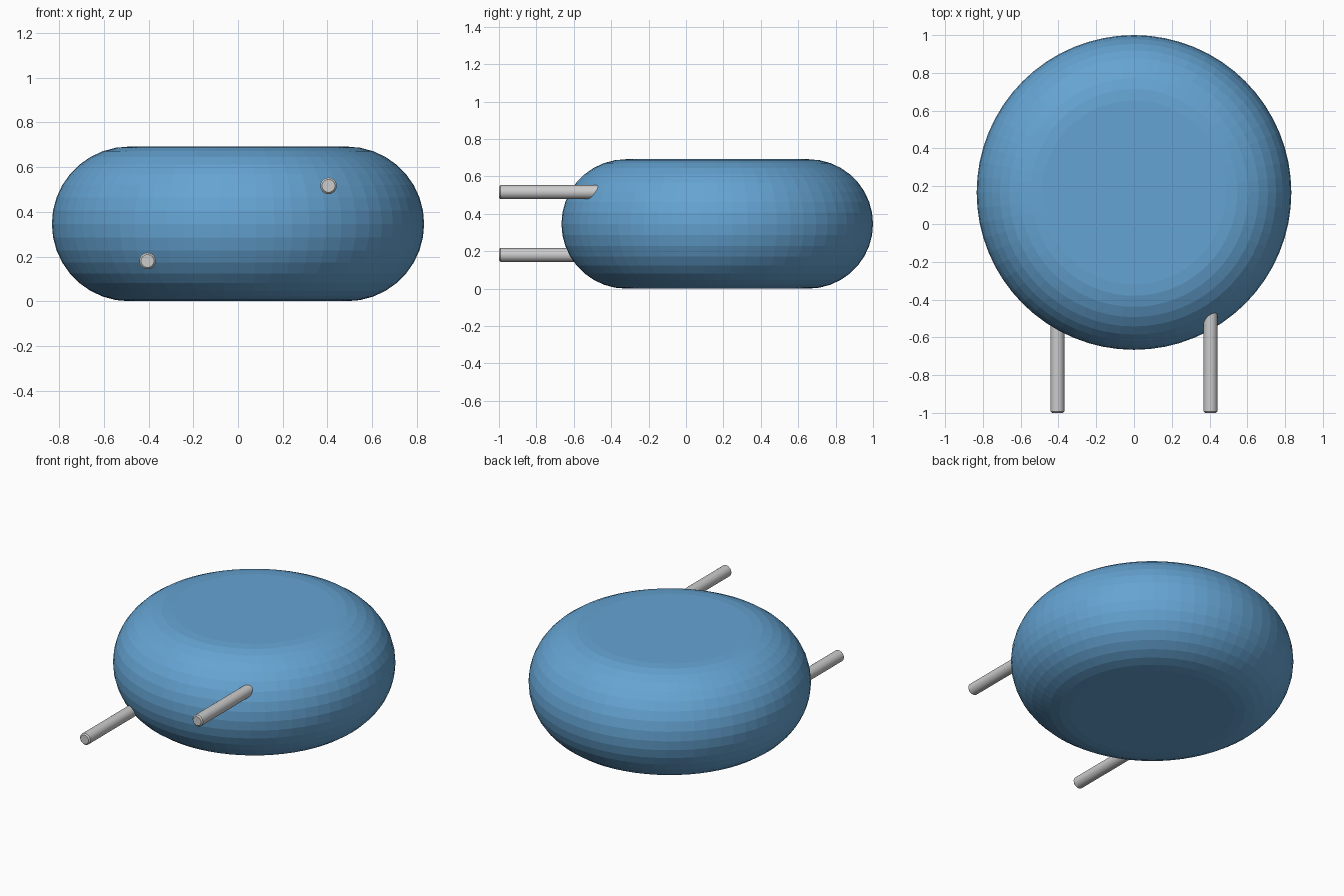
import bpy, bmesh, math
from mathutils import Matrix

if "Cube" in bpy.data.objects:
    bpy.data.objects.remove(bpy.data.objects["Cube"])


def lathe(name, profile, segments, matrix):
    """Revolve an (r, z) profile about z, close both ends with flat caps."""
    bm = bmesh.new()
    rings = []
    for r, z in profile:
        rings.append([bm.verts.new((r * math.cos(a), r * math.sin(a), z))
                      for a in (2 * math.pi * i / segments for i in range(segments))])
    for lo, hi in zip(rings, rings[1:]):
        for i in range(segments):
            j = (i + 1) % segments
            bm.faces.new((lo[i], lo[j], hi[j], hi[i]))
    bm.faces.new(rings[0][::-1])
    bm.faces.new(rings[-1])
    bm.transform(matrix)
    bmesh.ops.recalc_face_normals(bm, faces=bm.faces)
    mesh = bpy.data.meshes.new(name)
    bm.to_mesh(mesh)
    bm.free()
    obj = bpy.data.objects.new(name, mesh)
    bpy.context.collection.objects.link(obj)
    return obj


def smooth(obj, degrees):
    bpy.ops.object.select_all(action='DESELECT')
    obj.select_set(True)
    bpy.context.view_layer.objects.active = obj
    bpy.ops.object.shade_smooth_by_angle(angle=math.radians(degrees))


# Round cushion-shaped body: flat top and bottom with a full-round rim
RADIUS, HEIGHT, CENTRE_Y = 0.833, 0.692, 0.167
edge = HEIGHT / 2
STEPS = 18
angles = [-math.pi / 2 + math.pi * i / STEPS for i in range(STEPS + 1)]
profile = [(RADIUS - edge + edge * math.cos(a), edge + edge * math.sin(a)) for a in angles]
body = lathe("body", profile, 64, Matrix.Translation((0, CENTRE_Y, 0)))
blue = bpy.data.materials.new("blue")
blue.diffuse_color = (0.13, 0.37, 0.65, 1)
blue.use_nodes = True
blue.node_tree.nodes["Principled BSDF"].inputs["Base Color"].default_value = blue.diffuse_color
body.data.materials.append(blue)

# Two pins sticking out of the front, one low on the left, one high on the right
PIN_R, BEVEL, LENGTH = 0.037, 0.008, 0.6
pin_profile = [(PIN_R - BEVEL, 0), (PIN_R, BEVEL), (PIN_R, LENGTH - BEVEL), (PIN_R - BEVEL, LENGTH)]
for name, x, z in (("lower_pin", -0.405, 0.18), ("upper_pin", 0.405, 0.516)):
    place = Matrix.Translation((x, -1, z)) @ Matrix.Rotation(-math.pi / 2, 4, 'X')
    smooth(lathe(name, pin_profile, 24, place), 30)
